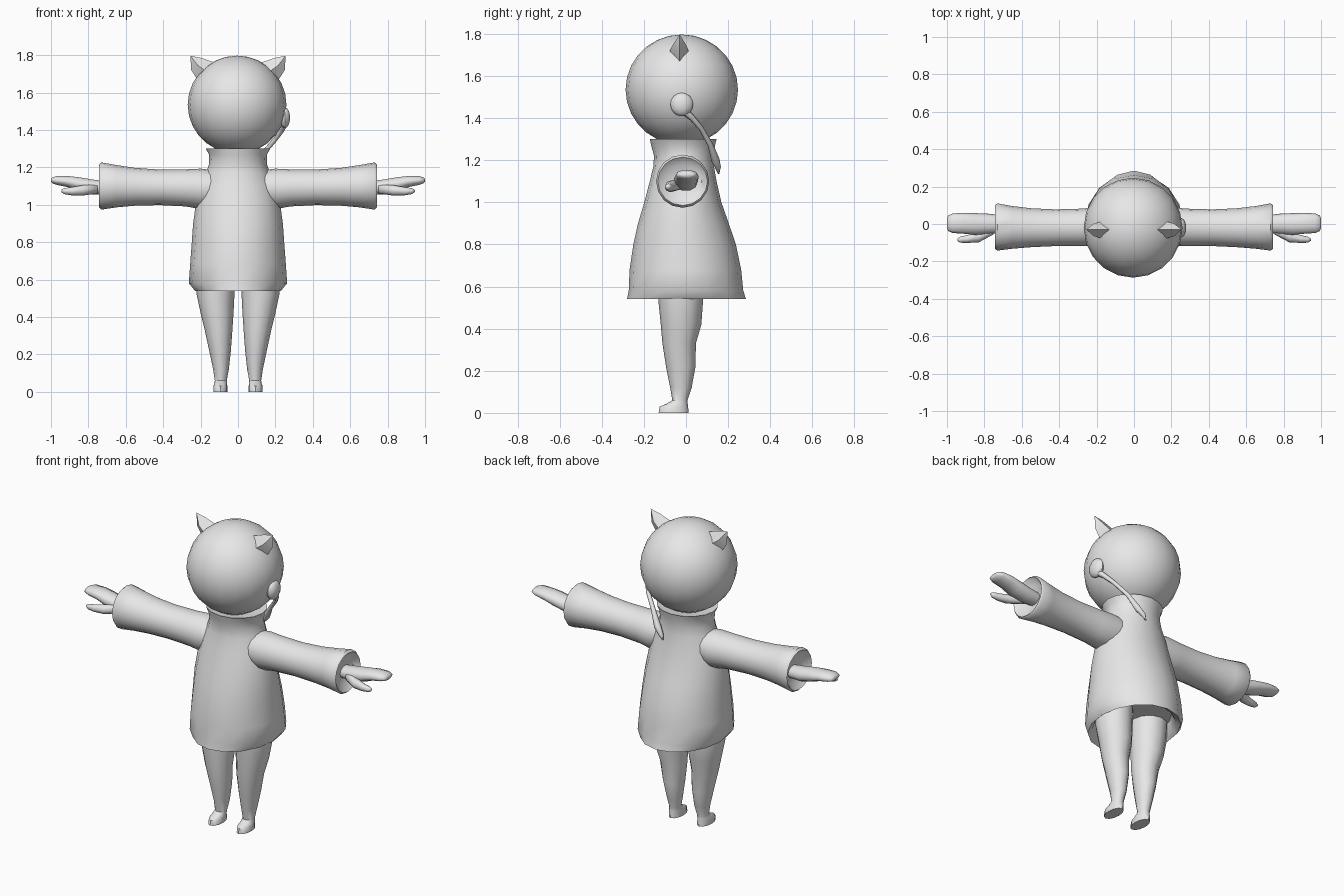
import bpy, bmesh, math
from mathutils import Vector

grey = bpy.data.materials.new("plain grey")
grey.diffuse_color = (0.8, 0.8, 0.8, 1)


def finish(bm, name, angle=50):
    """Turn a bmesh into a smooth-shaded object that keeps its sharp edges."""
    bmesh.ops.recalc_face_normals(bm, faces=bm.faces)
    me = bpy.data.meshes.new(name)
    bm.to_mesh(me)
    bm.free()
    me.materials.append(grey)
    me.shade_smooth()
    me.set_sharp_from_angle(angle=math.radians(angle))
    ob = bpy.data.objects.new(name, me)
    bpy.context.collection.objects.link(ob)
    return ob


def skin(name, rings, angle=50):
    """Bridge equal rings of points and cap both ends."""
    bm = bmesh.new()
    loops = [[bm.verts.new(p) for p in ring] for ring in rings]
    n = len(loops[0])
    for a, b in zip(loops, loops[1:]):
        for i in range(n):
            j = (i + 1) % n
            bm.faces.new((a[i], a[j], b[j], b[i]))
    bm.faces.new(loops[0])
    bm.faces.new(loops[-1])
    return finish(bm, name, angle)


def angles(n):
    return [2 * math.pi * i / n for i in range(n)]


def loft_z(name, rows, n, angle=50):
    """Rows: z, x centre, x radius, y min, y max."""
    return skin(name, [[(cx + rx * math.cos(t), (y0 + y1) / 2 + (y1 - y0) / 2 * math.sin(t), z)
                        for t in angles(n)] for z, cx, rx, y0, y1 in rows], angle)


def loft_x(name, rows, n, side, angle=50):
    """Rows: x, y centre, y radius, z centre, z radius."""
    return skin(name, [[(side * x, cy + ry * math.cos(t), cz + rz * math.sin(t))
                        for t in angles(n)] for x, cy, ry, cz, rz in rows], angle)


def ball(name, centre, radii, segments, rings):
    bm = bmesh.new()
    bmesh.ops.create_uvsphere(bm, u_segments=segments, v_segments=rings, radius=1)
    bmesh.ops.scale(bm, vec=radii, verts=bm.verts)
    bmesh.ops.translate(bm, vec=centre, verts=bm.verts)
    return finish(bm, name)


# Head
ball("head", (-0.005, -0.02, 1.535), (0.264, 0.267, 0.262), 20, 14)

# Coat body: recessed underside, hem, flared skirt, shoulders and collar
loft_z("coat", [
    (0.62, 0, 0.20, -0.21, 0.21),
    (0.56, 0, 0.21, -0.25, 0.25),
    (0.54, 0, 0.23, -0.28, 0.285),
    (0.58, 0, 0.263, -0.272, 0.272),
    (0.68, 0, 0.256, -0.268, 0.262),
    (0.80, 0, 0.247, -0.25, 0.237),
    (0.90, 0, 0.24, -0.228, 0.203),
    (1.00, 0, 0.226, -0.198, 0.168),
    (1.10, 0, 0.20, -0.172, 0.145),
    (1.17, 0, 0.17, -0.155, 0.133),
    (1.22, 0, 0.154, -0.152, 0.13),
    (1.27, 0, 0.156, -0.165, 0.138),
    (1.30, 0, 0.172, -0.172, 0.145),
    (1.29, 0, 0.14, -0.145, 0.12),
], 16)

for side, word in ((1, "right"), (-1, "left")):
    # Sleeve widening to a recessed cuff
    loft_x(word + "_sleeve", [
        (0.10, -0.015, 0.10, 1.09, 0.09),
        (0.20, -0.015, 0.105, 1.085, 0.108),
        (0.28, -0.018, 0.10, 1.09, 0.099),
        (0.42, -0.02, 0.098, 1.093, 0.095),
        (0.55, -0.02, 0.104, 1.096, 0.101),
        (0.65, -0.018, 0.114, 1.099, 0.113),
        (0.73, -0.016, 0.126, 1.10, 0.126),
        (0.742, -0.016, 0.118, 1.10, 0.115),
        (0.71, -0.01, 0.085, 1.10, 0.08),
    ], 16, side)

    # Mitten hand and thumb
    loft_x(word + "_hand", [
        (0.69, 0, 0.045, 1.09, 0.036),
        (0.78, 0, 0.055, 1.095, 0.042),
        (0.85, 0, 0.058, 1.11, 0.039),
        (0.91, 0.004, 0.056, 1.124, 0.031),
        (0.97, 0.004, 0.052, 1.13, 0.025),
        (0.993, 0.004, 0.042, 1.13, 0.016),
        (1.00, 0.004, 0.025, 1.13, 0.007),
    ], 10, side, 70)
    loft_x(word + "_thumb", [
        (0.75, -0.03, 0.025, 1.085, 0.025),
        (0.83, -0.068, 0.03, 1.077, 0.028),
        (0.89, -0.08, 0.021, 1.072, 0.022),
        (0.93, -0.084, 0.016, 1.073, 0.016),
        (0.945, -0.084, 0.006, 1.074, 0.006),
    ], 8, side, 70)

    # Leg tapering down into a small foot
    loft_z(word + "_leg", [(z, side * cx, rx, y0, y1) for z, cx, rx, y0, y1 in (
        (0.63, 0.122, 0.104, -0.135, 0.085),
        (0.52, 0.120, 0.101, -0.13, 0.08),
        (0.42, 0.112, 0.088, -0.12, 0.073),
        (0.33, 0.104, 0.074, -0.112, 0.047),
        (0.22, 0.096, 0.058, -0.095, 0.045),
        (0.12, 0.091, 0.042, -0.075, 0.027),
        (0.06, 0.092, 0.032, -0.065, 0.007),
        (0.045, 0.093, 0.034, -0.09, 0.008),
        (0.03, 0.094, 0.037, -0.125, 0.010),
        (0.00, 0.094, 0.037, -0.13, 0.012),
    )], 12)

    # Pointed ear: four-sided cone standing on the head
    bm = bmesh.new()
    base = [bm.verts.new((side * x, y, z)) for x, y, z in (
        (0.11, -0.03, 1.755), (0.165, -0.08, 1.71), (0.215, -0.03, 1.665), (0.165, 0.015, 1.71))]
    mid = [bm.verts.new((side * x, y, z)) for x, y, z in (
        (0.195, -0.03, 1.785), (0.215, -0.065, 1.745), (0.25, -0.03, 1.72), (0.215, 0.002, 1.745))]
    tip = bm.verts.new((side * 0.255, -0.03, 1.797))
    for i in range(4):
        j = (i + 1) % 4
        bm.faces.new((base[i], base[j], mid[j], mid[i]))
        bm.faces.new((mid[i], mid[j], tip))
    bm.faces.new(base)
    finish(bm, word + "_ear", 40)

# Round earpiece on one side of the head
ball("earpiece", (0.25, -0.02, 1.465), (0.03, 0.054, 0.056), 10, 8)

# Thin tail hanging from the earpiece behind the collar
path = [((0.25, -0.015, 1.44), 0.02), ((0.235, 0.03, 1.40), 0.014), ((0.20, 0.072, 1.35), 0.012),
        ((0.135, 0.115, 1.275), 0.013), ((0.09, 0.14, 1.20), 0.02), ((0.06, 0.152, 1.165), 0.014),
        ((0.045, 0.155, 1.135), 0.003)]
points = [Vector(p) for p, r in path]
rings = []
for i, (p, r) in enumerate(path):
    along = (points[min(i + 1, len(path) - 1)] - points[max(i - 1, 0)]).normalized()
    u = along.cross(Vector((1, 0, 0))).normalized()
    v = along.cross(u)
    rings.append([points[i] + r * (u * math.cos(t) + v * math.sin(t)) for t in angles(6)])
skin("hanging_tail", rings, 70)
